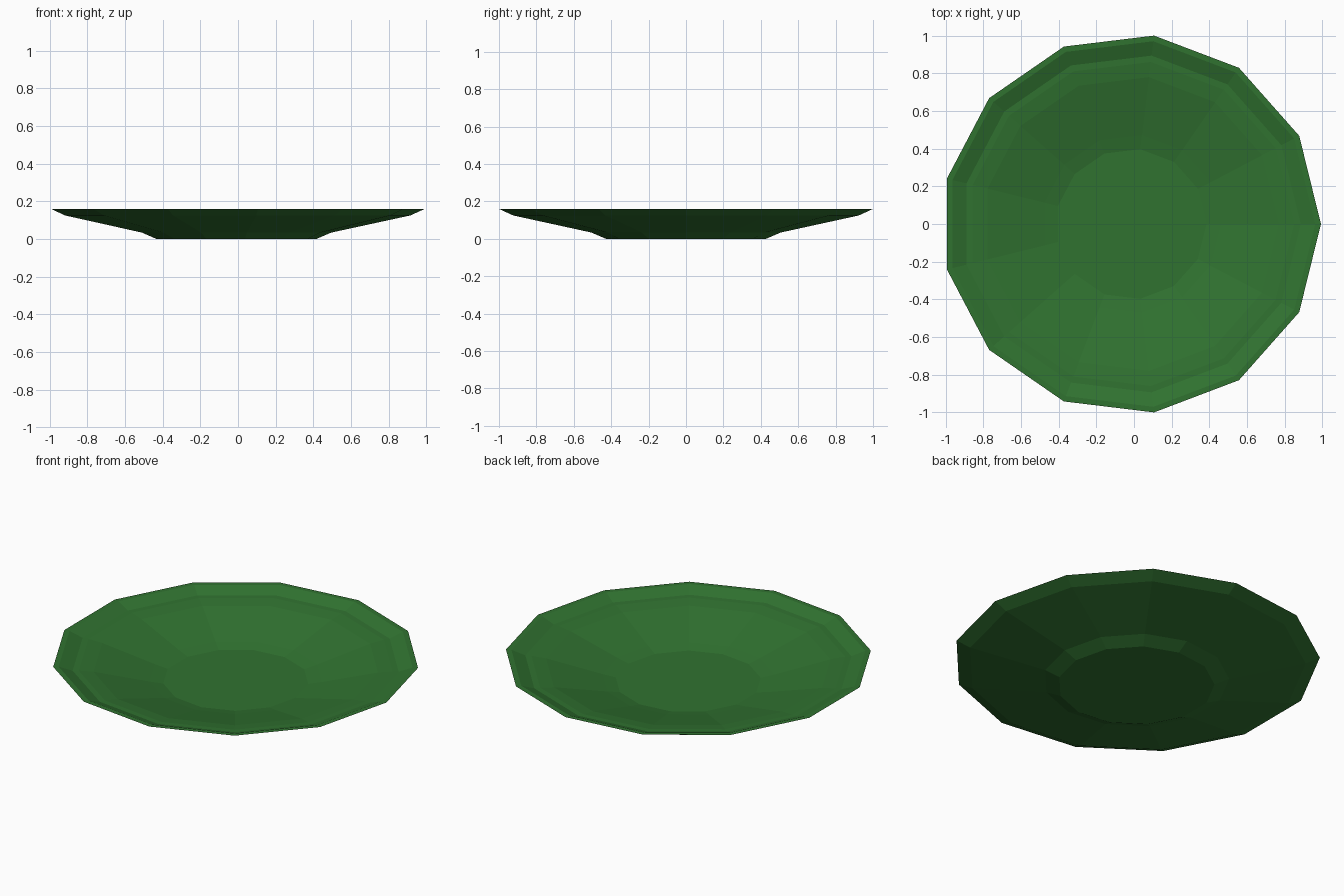
import bpy
import bmesh
from math import cos, sin, tau

cube = bpy.data.objects.get("Cube")
if cube:
    bpy.data.objects.remove(cube, do_unlink=True)

SIDES = 13
CENTRE_X = -0.015

# Radius and height pairs, from the foot, over the rim and into the well
PROFILE = [
    (0.43, 0.0), (0.51, 0.034), (0.93, 0.125), (1.007, 0.16),   # underside
    (0.977, 0.16), (0.90, 0.131), (0.866, 0.13), (0.785, 0.119),  # stepped rim
    (0.475, 0.043), (0.40, 0.027),                               # dish and well
]


def flat_material(name, colour):
    mat = bpy.data.materials.new(name)
    mat.use_nodes = True
    mat.diffuse_color = colour
    mat.node_tree.nodes["Principled BSDF"].inputs["Base Color"].default_value = colour
    return mat


def lathe(name, profile, mat):
    """Turn a profile into a closed, faceted solid."""
    bm = bmesh.new()
    rings = []
    for radius, z in profile:
        angles = [tau * i / SIDES for i in range(SIDES)]
        rings.append([bm.verts.new((CENTRE_X + radius * cos(a), radius * sin(a), z))
                      for a in angles])
    for low, high in zip(rings, rings[1:]):
        for i in range(SIDES):
            j = (i + 1) % SIDES
            bm.faces.new((low[i], low[j], high[j], high[i]))
    # Foot and floor caps
    bm.faces.new(rings[0][::-1])
    bm.faces.new(rings[-1])
    bmesh.ops.recalc_face_normals(bm, faces=bm.faces[:])
    mesh = bpy.data.meshes.new(name)
    bm.to_mesh(mesh)
    bm.free()
    mesh.materials.append(mat)
    obj = bpy.data.objects.new(name, mesh)
    bpy.context.collection.objects.link(obj)
    return obj


# Shallow dinner plate
lathe("plate", PROFILE, flat_material("leaf green", (0.03, 0.17, 0.03, 1.0)))
